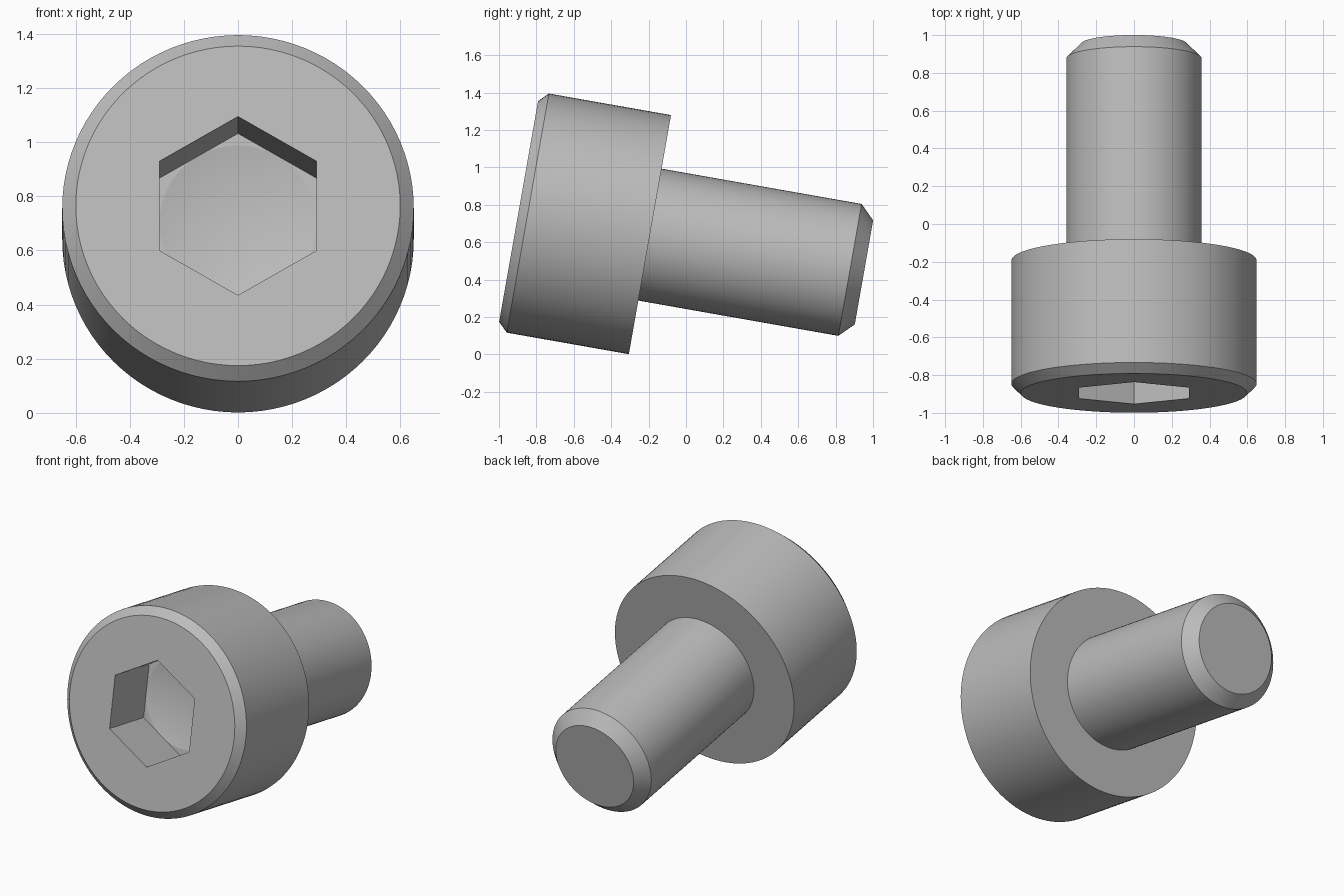
import bpy, bmesh, math
from mathutils import Vector

if "Cube" in bpy.data.objects:
    bpy.data.objects.remove(bpy.data.objects["Cube"])

SEG = 96                      # multiple of 6, so hex corners land on vertices
TILT = math.radians(10)
ORIGIN = Vector((0, -0.895, 0.7645))                    # centre of the head's front face
AXIS = Vector((0, math.cos(TILT), -math.sin(TILT)))     # from head to tip
UP = Vector((0, math.sin(TILT), math.cos(TILT)))
SIDE = Vector((1, 0, 0))

steel = bpy.data.materials.new("grey_steel")
steel.diffuse_color = (0.5, 0.5, 0.5, 1)
steel.use_nodes = True
steel.node_tree.nodes["Principled BSDF"].inputs["Base Color"].default_value = steel.diffuse_color


def hex_radius(apothem, a):
    """Radius of a hexagon with a corner straight up, at angle a."""
    k = (a - math.pi / 2) % (math.pi / 3) - math.pi / 6
    return apothem / math.cos(k)


def lathe(name, profile):
    """Revolve (depth, radius, shape) rings around the tilted axis; radius 0 is a pole."""
    bm = bmesh.new()
    rings = []
    for depth, radius, shape in profile:
        centre = ORIGIN + AXIS * depth
        if radius == 0:
            rings.append([bm.verts.new(centre)] * SEG)
            continue
        ring = []
        for i in range(SEG):
            a = math.tau * i / SEG
            r = hex_radius(radius, a) if shape == "hex" else radius
            ring.append(bm.verts.new(centre + (SIDE * math.cos(a) + UP * math.sin(a)) * r))
        rings.append(ring)
    for r0, r1 in zip(rings, rings[1:]):
        for i in range(SEG):
            n = (i + 1) % SEG
            bm.faces.new(list(dict.fromkeys((r0[i], r1[i], r1[n], r0[n]))))
    bmesh.ops.remove_doubles(bm, verts=bm.verts, dist=1e-5)
    mesh = bpy.data.meshes.new(name)
    bm.to_mesh(mesh)
    bm.free()
    mesh.materials.append(steel)
    obj = bpy.data.objects.new(name, mesh)
    bpy.context.collection.objects.link(obj)
    bpy.ops.object.select_all(action="DESELECT")
    obj.select_set(True)
    bpy.context.view_layer.objects.active = obj
    bpy.ops.object.shade_smooth_by_angle(angle=math.radians(12))
    return obj


HEAD_R, HEAD_H, SHANK_R, LENGTH = 0.649, 0.713, 0.358, 1.875

# Head: drilled cone, hex socket, chamfered rim, underside
lathe("screw_head", [
    (0.43, 0, "circle"),
    (0.36, 0.29, "circle"),
    (0.36, 0.29, "hex"),
    (0.0, 0.29, "hex"),
    (0.0, HEAD_R - 0.05, "circle"),
    (0.05, HEAD_R, "circle"),
    (HEAD_H, HEAD_R, "circle"),
    (HEAD_H, SHANK_R, "circle"),
])

# Shank with chamfered tip
lathe("screw_shank", [
    (HEAD_H, SHANK_R, "circle"),
    (LENGTH - 0.076, SHANK_R, "circle"),
    (LENGTH, SHANK_R - 0.076, "circle"),
    (LENGTH, 0, "circle"),
])
